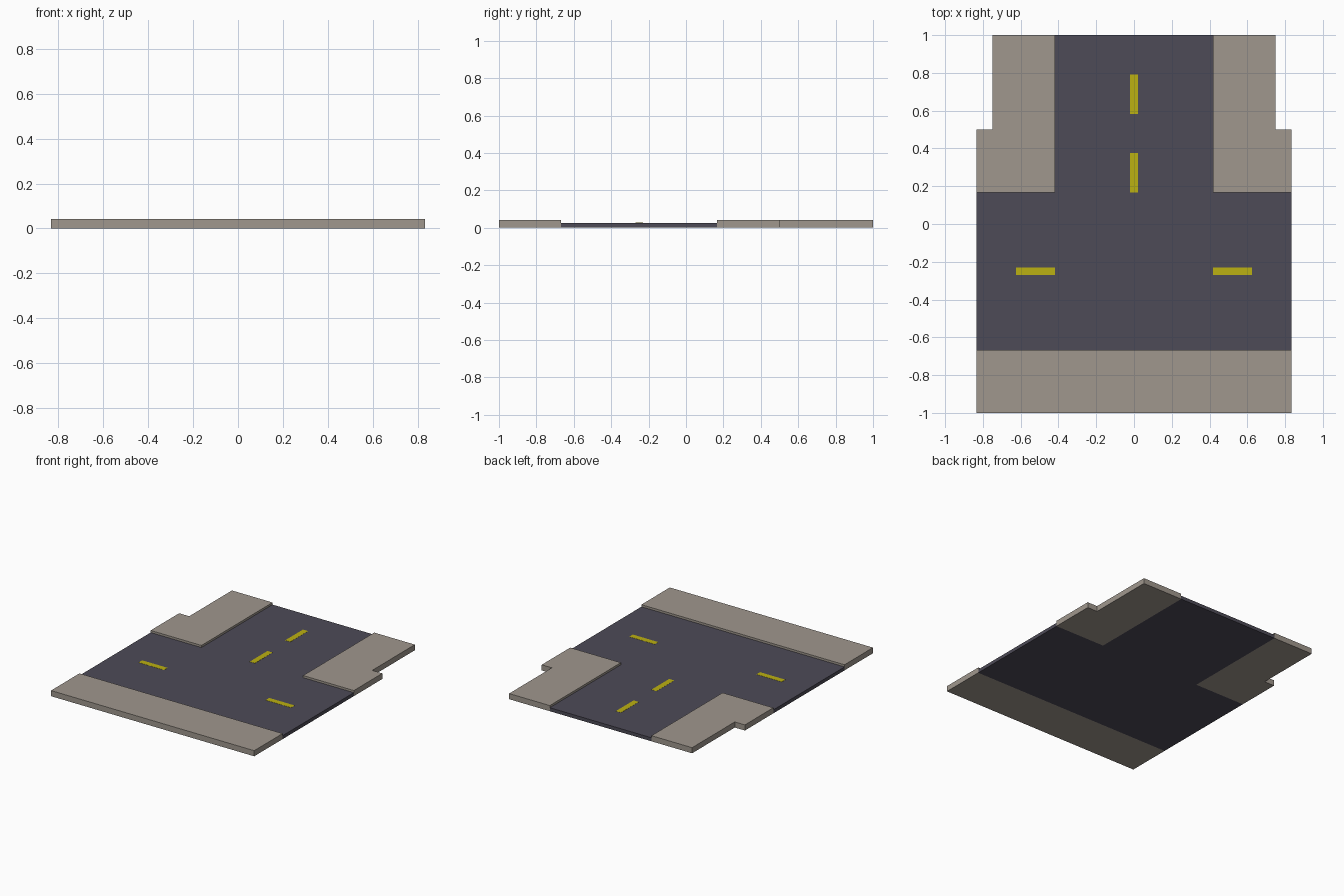
import bpy, bmesh

if "Cube" in bpy.data.objects:
    bpy.data.objects.remove(bpy.data.objects["Cube"])


def material(name, rgb):
    m = bpy.data.materials.new(name)
    m.diffuse_color = (*rgb, 1)
    m.use_nodes = True
    m.node_tree.nodes["Principled BSDF"].inputs["Base Color"].default_value = m.diffuse_color
    return m


def slab(name, outline, bottom, top, mat):
    """Extrude a counter-clockwise plan outline from bottom to top."""
    bm = bmesh.new()
    face = bm.faces.new([bm.verts.new((x, y, bottom)) for x, y in outline])
    ext = bmesh.ops.extrude_face_region(bm, geom=[face])
    for v in ext["geom"]:
        if isinstance(v, bmesh.types.BMVert):
            v.co.z = top
    bmesh.ops.recalc_face_normals(bm, faces=bm.faces)
    me = bpy.data.meshes.new(name)
    bm.to_mesh(me)
    bm.free()
    me.materials.append(mat)
    ob = bpy.data.objects.new(name, me)
    bpy.context.collection.objects.link(ob)
    return ob


def rect(x0, x1, y0, y1):
    return [(x0, y0), (x1, y0), (x1, y1), (x0, y1)]


def mirror_x(ob):
    ob.modifiers.new("Mirror", 'MIRROR').use_axis[0] = True


asphalt = material("asphalt", (0.075, 0.07, 0.095))
paving = material("paving", (0.35, 0.31, 0.27))
yellow = material("yellow_paint", (0.50, 0.44, 0.006))

W, R = 0.833, 0.417          # half width of tile, half width of road
S, N = -0.667, 0.167         # edges of the cross street
ROAD, KERB = 0.026, 0.0417   # top heights

# T-shaped road surface
slab("road", [(-W, S), (W, S), (W, N), (R, N), (R, 1), (-R, 1), (-R, N), (-W, N)],
     0, ROAD, asphalt)

# Pavements: straight front strip and two stepped corners
slab("front_pavement", rect(-W, W, -1, S), 0, KERB, paving)
corner = slab("corner_pavements",
              [(R, N), (W, N), (W, 0.5), (0.75, 0.5), (0.75, 1), (R, 1)],
              0, KERB, paving)
mirror_x(corner)

# Painted centre-line dashes
h, length, lift = 0.021, 0.208, 0.001
for i, y in enumerate((N, 0.583)):
    slab(f"stem_dash_{i + 1}", rect(-h, h, y, y + length), ROAD, ROAD + lift, yellow)
side = slab("cross_street_dashes", rect(R, R + length, -0.25 - h, -0.25 + h),
            ROAD, ROAD + lift, yellow)
mirror_x(side)
